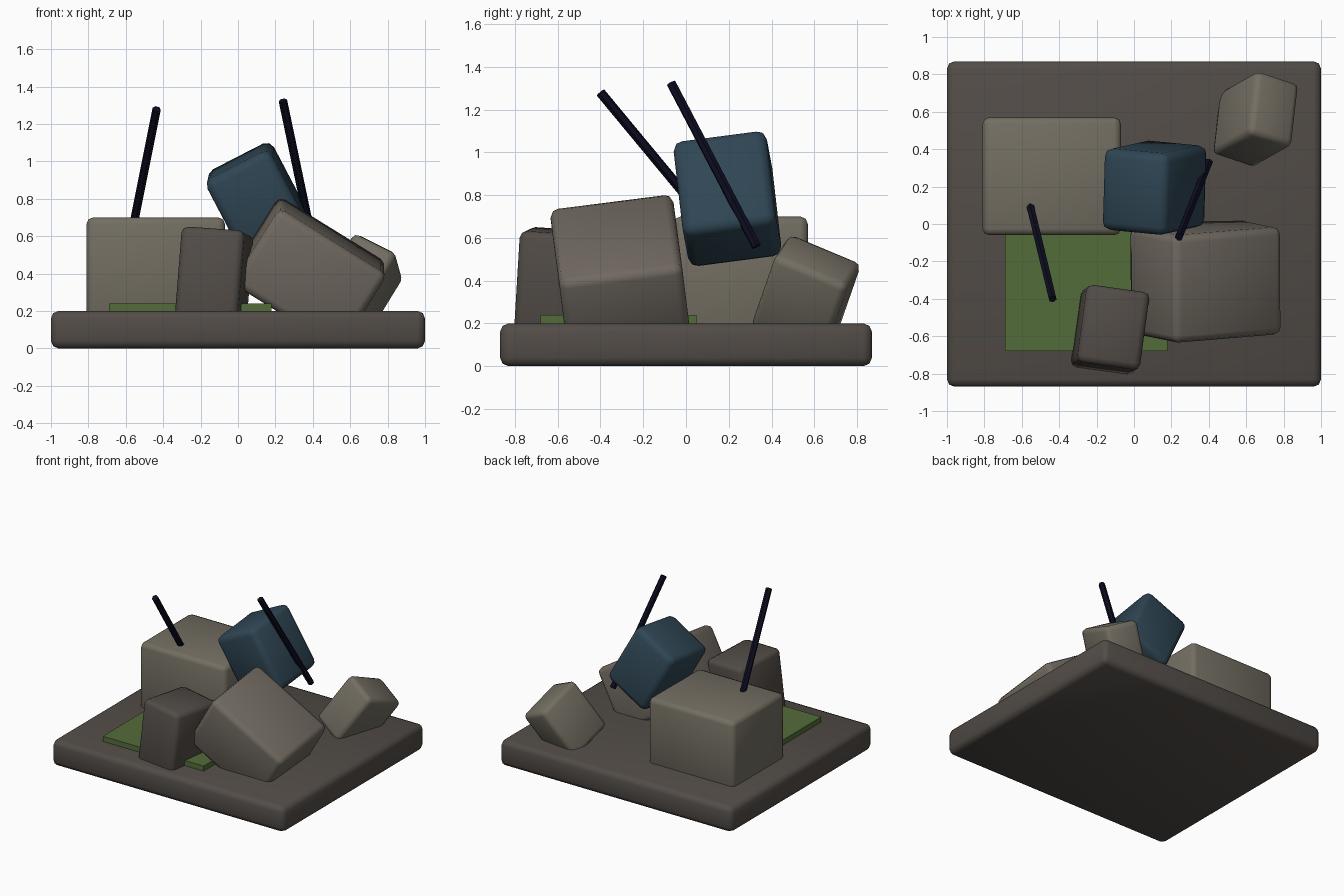
import bpy, bmesh
from mathutils import Matrix, Vector, Euler
from math import radians

if "Cube" in bpy.data.objects:
    bpy.data.objects.remove(bpy.data.objects["Cube"])


def lin(c):
    c /= 255
    return c / 12.92 if c <= 0.04045 else ((c + 0.055) / 1.055) ** 2.4


def material(name, r, g, b):
    m = bpy.data.materials.new(name)
    m.diffuse_color = (lin(r), lin(g), lin(b), 1)
    m.use_nodes = True
    m.node_tree.nodes["Principled BSDF"].inputs["Base Color"].default_value = m.diffuse_color
    return m


DARK = material("dark_stone", 82, 76, 71)
PALE = material("pale_concrete", 115, 110, 98)
WARM = material("warm_concrete", 112, 105, 96)
BLUE = material("blue_block", 47, 70, 84)
GREEN = material("moss_green", 84, 108, 58)
STEEL = material("black_steel", 12, 12, 32)


def finish(bm, name, mat, matrix, smooth):
    mesh = bpy.data.meshes.new(name)
    bm.to_mesh(mesh)
    bm.free()
    mesh.materials.append(mat)
    ob = bpy.data.objects.new(name, mesh)
    bpy.context.collection.objects.link(ob)
    ob.matrix_world = matrix
    if smooth:
        bpy.ops.object.select_all(action='DESELECT')
        ob.select_set(True)
        bpy.context.view_layer.objects.active = ob
        bpy.ops.object.shade_smooth_by_angle(angle=radians(50))
    return ob


def block(name, mat, size, centre, rot=None, bevel=0.0):
    """Box with chamfered edges, placed by centre and rotation matrix."""
    bm = bmesh.new()
    bmesh.ops.create_cube(bm, size=1)
    bmesh.ops.scale(bm, vec=size, verts=bm.verts)
    if bevel:
        bmesh.ops.bevel(bm, geom=bm.edges[:], offset=bevel, segments=2,
                        profile=0.5, affect='EDGES')
    m = Matrix.Translation(centre) @ (rot or Matrix.Identity(3)).to_4x4()
    return finish(bm, name, mat, m, bevel > 0)


def axes(ux, uy):
    """Rotation whose x and y axes follow the block's two visible edges."""
    x = Vector(ux).normalized()
    z = x.cross(Vector(uy)).normalized()
    return Matrix((x, z.cross(x), z)).transposed()


def rod(name, start, end, radius=0.023):
    a, b = Vector(start), Vector(end)
    bm = bmesh.new()
    bmesh.ops.create_cone(bm, cap_ends=True, segments=6, radius1=radius,
                          radius2=radius, depth=(b - a).length)
    turn = (b - a).to_track_quat('Z', 'Y').to_matrix().to_4x4()
    return finish(bm, name, STEEL, Matrix.Translation((a + b) / 2) @ turn, False)


# ground slab and moss patch
block("base_slab", DARK, (2, 1.74, 0.2), (0, 0, 0.1), bevel=0.04)
block("moss_patch", GREEN, (0.87, 0.73, 0.06), (-0.255, -0.315, 0.21))

# upright block at the back left
block("upright_block", PALE, (0.74, 0.63, 0.55), (-0.44, 0.255, 0.425), bevel=0.035)

# large slab leaning at the front right
block("leaning_block", WARM, (0.68, 0.58, 0.48), (0.382, -0.304, 0.403),
      axes((0.85, 0.07, -0.526), (0, 0.992, 0.124)), 0.04)

# blue block perched on top
block("perched_block", BLUE, (0.39, 0.44, 0.50), (0.11, 0.194, 0.783),
      axes((0.885, -0.085, 0.455), (0.03, 0.99, 0.13)), 0.045)

# small tumbled block at the back right
block("tumbled_block", PALE, (0.27, 0.37, 0.42), (0.65, 0.561, 0.329),
      axes((0.86, -0.28, -0.43), (0.12, 0.91, -0.39)), 0.035)

# small dark block at the front
block("small_dark_block", DARK, (0.34, 0.42, 0.50), (-0.128, -0.565, 0.38),
      Euler((radians(-4), radians(4), radians(-8))).to_matrix(), 0.035)

# reinforcing rods sticking out
rod("left_rod", (-0.567, 0.147, 0.62), (-0.435, -0.40, 1.28))
rod("right_rod", (0.40, 0.33, 0.56), (0.24, -0.07, 1.325))
